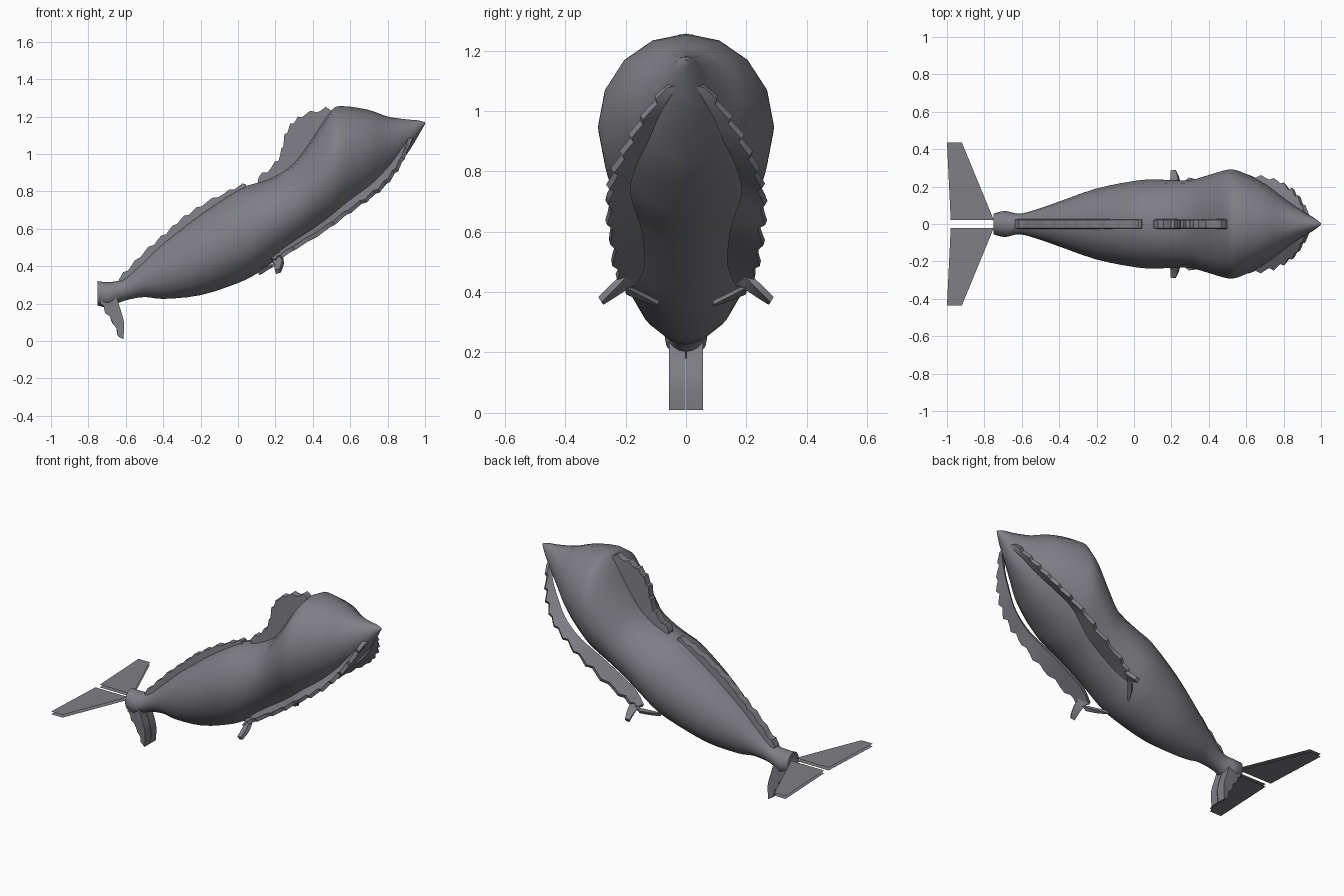
import bpy, bmesh, math, random
from mathutils import Vector

random.seed(4)
if "Cube" in bpy.data.objects:
    bpy.data.objects.remove(bpy.data.objects["Cube"], do_unlink=True)

COLOR = (0.21, 0.21, 0.235, 1)
slate = bpy.data.materials.new("slate_grey")
slate.use_nodes = True
slate.diffuse_color = COLOR
slate.node_tree.nodes["Principled BSDF"].inputs["Base Color"].default_value = COLOR


def finish(bm, name, angle=None, recalc=True):
    if recalc:
        bmesh.ops.recalc_face_normals(bm, faces=bm.faces)
    mesh = bpy.data.meshes.new(name)
    bm.to_mesh(mesh)
    bm.free()
    mesh.materials.append(slate)
    ob = bpy.data.objects.new(name, mesh)
    bpy.context.collection.objects.link(ob)
    if angle:
        bpy.ops.object.select_all(action='DESELECT')
        ob.select_set(True)
        bpy.context.view_layer.objects.active = ob
        bpy.ops.object.shade_smooth_by_angle(angle=math.radians(angle))
    return ob


def smooth_path(points, steps):
    """Catmull-Rom curve through points of any dimension."""
    pts = [Vector(p) for p in points]
    out = []
    for i in range(len(pts) - 1):
        p0, p1, p2 = pts[max(i - 1, 0)], pts[i], pts[i + 1]
        p3 = pts[min(i + 2, len(pts) - 1)]
        for k in range(steps):
            t = k / steps
            out.append(0.5 * (2 * p1 + (p2 - p0) * t
                              + (2 * p0 - 5 * p1 + 4 * p2 - p3) * t ** 2
                              + (3 * p1 - p0 - 3 * p2 + p3) * t ** 3))
    return out + [pts[-1]]


def skin(bm, rings):
    for a, b in zip(rings, rings[1:]):
        n = len(a)
        for i in range(n):
            j = (i + 1) % n
            bm.faces.new((a[i], a[j], b[j], b[i]))


def strip(name, inner, outer, half, steps=4, ragged=0.0, mirror=1):
    """Thick blade between two edges, with a torn outer edge."""
    flip = Vector((1, mirror, 1))
    ins = [p * flip for p in smooth_path(inner, steps)]
    outs = [p * flip for p in smooth_path(outer, steps)]
    bm = bmesh.new()
    rings = []
    last = len(ins) - 1
    for i, (a, b) in enumerate(zip(ins, outs)):
        tangent = ins[min(i + 1, last)] - ins[max(i - 1, 0)]
        across = (b - a).normalized()
        side = tangent.cross(across).normalized() * half
        tip = b + across * ragged * ((i % 3) - 1 + random.uniform(-0.4, 0.4))
        rings.append([bm.verts.new(p) for p in
                      (a - side, tip - side * 0.8, tip + side * 0.8, a + side)])
    skin(bm, rings)
    bm.faces.new(rings[0])
    bm.faces.new(rings[-1])
    return finish(bm, name, 40)


# Body: stations of x, top, bottom, half width
STATIONS = [
    (-.75, .32, .19, .055), (-.69, .315, .18, .07), (-.61, .335, .215, .055),
    (-.5, .43, .235, .085), (-.4, .525, .225, .12), (-.2, .68, .245, .19),
    (0, .81, .31, .23), (.1, .845, .36, .238), (.2, .885, .43, .235),
    (.3, .955, .5, .235), (.4, 1.09, .57, .262), (.5, 1.235, .63, .29),
    (.57, 1.255, .68, .28), (.7, 1.235, .78, .215), (.8, 1.2, .88, .14),
    (.9, 1.185, .995, .07), (.96, 1.18, 1.09, .035), (1, 1.17, 1.16, .004)]
SIDES = 16
bm = bmesh.new()
rings = []
for x, top, bottom, w in smooth_path(STATIONS, 3):
    ring = []
    for k in range(SIDES):
        a = math.tau * k / SIDES
        ring.append(bm.verts.new((x, w * math.sin(a),
                                  (top + bottom) / 2 + (top - bottom) / 2 * math.cos(a))))
    rings.append(ring)
skin(bm, rings)
bm.faces.new(rings[-1])
# hollow at the tail end
hub = bm.verts.new((-.7, 0, .255))
for i in range(SIDES):
    bm.faces.new((rings[0][i], rings[0][(i + 1) % SIDES], hub))
finish(bm, "body", 50)

# Back fins
strip("rear_back_fin",
      [(-.62, 0, .3), (-.4, 0, .49), (-.2, 0, .64), (.05, 0, .79)],
      [(-.64, 0, .335), (-.43, 0, .54), (-.22, 0, .71), (.04, 0, .845)],
      .028, 10, .006)
strip("front_back_fin",
      [(.12, 0, .82), (.23, 0, .86), (.32, 0, .94), (.42, 0, 1.08), (.51, 0, 1.2)],
      [(.1, 0, .865), (.215, 0, .97), (.26, 0, 1.12), (.34, 0, 1.205), (.49, 0, 1.245)],
      .028, 6, .009)

for side, s in (("left", 1), ("right", -1)):
    # Belly fin with its forked end
    strip(side + "_belly_fin",
          [(.93, .03, 1.09), (.87, .09, 1.0), (.8, .13, .91), (.72, .17, .83),
           (.6, .19, .74), (.45, .15, .62), (.27, .14, .5), (.18, .17, .43)],
          [(.92, .07, 1.08), (.88, .14, .98), (.82, .2, .88), (.73, .24, .79),
           (.6, .255, .7), (.45, .25, .59), (.27, .23, .48), (.2, .21, .43)],
          .014, 5, .009, s)
    strip(side + "_belly_fin_outer_tip",
          [(.19, .17, .44), (.2, .23, .4), (.2, .28, .37)],
          [(.23, .19, .47), (.24, .24, .42), (.225, .285, .375)],
          .014, 3, 0, s)
    strip(side + "_belly_fin_inner_tip",
          [(.18, .2, .4), (.14, .15, .38), (.11, .09, .36)],
          [(.21, .2, .42), (.17, .15, .395), (.125, .09, .365)],
          .009, 3, 0, s)
    # Lower tail fin
    strip(side + "_lower_tail_fin",
          [(-.65, .029, .24), (-.635, .029, .19), (-.61, .029, .1), (-.613, .029, .01)],
          [(-.74, .029, .22), (-.715, .029, .17), (-.665, .029, .09), (-.635, .029, .02)],
          .027, 4, .006, s)
    # Tail fluke: an upper and a lower sheet
    bm = bmesh.new()
    for z, up in ((.275, 1), (.258, -1)):
        corners = [(-.98, .022), (-.75, .022), (-.92, .435), (-1, .435)]
        loop = [bm.verts.new((x, y * s, z)) for x, y in corners]
        bm.faces.new(loop if up * s > 0 else loop[::-1])
    finish(bm, side + "_tail_fluke", recalc=False)
